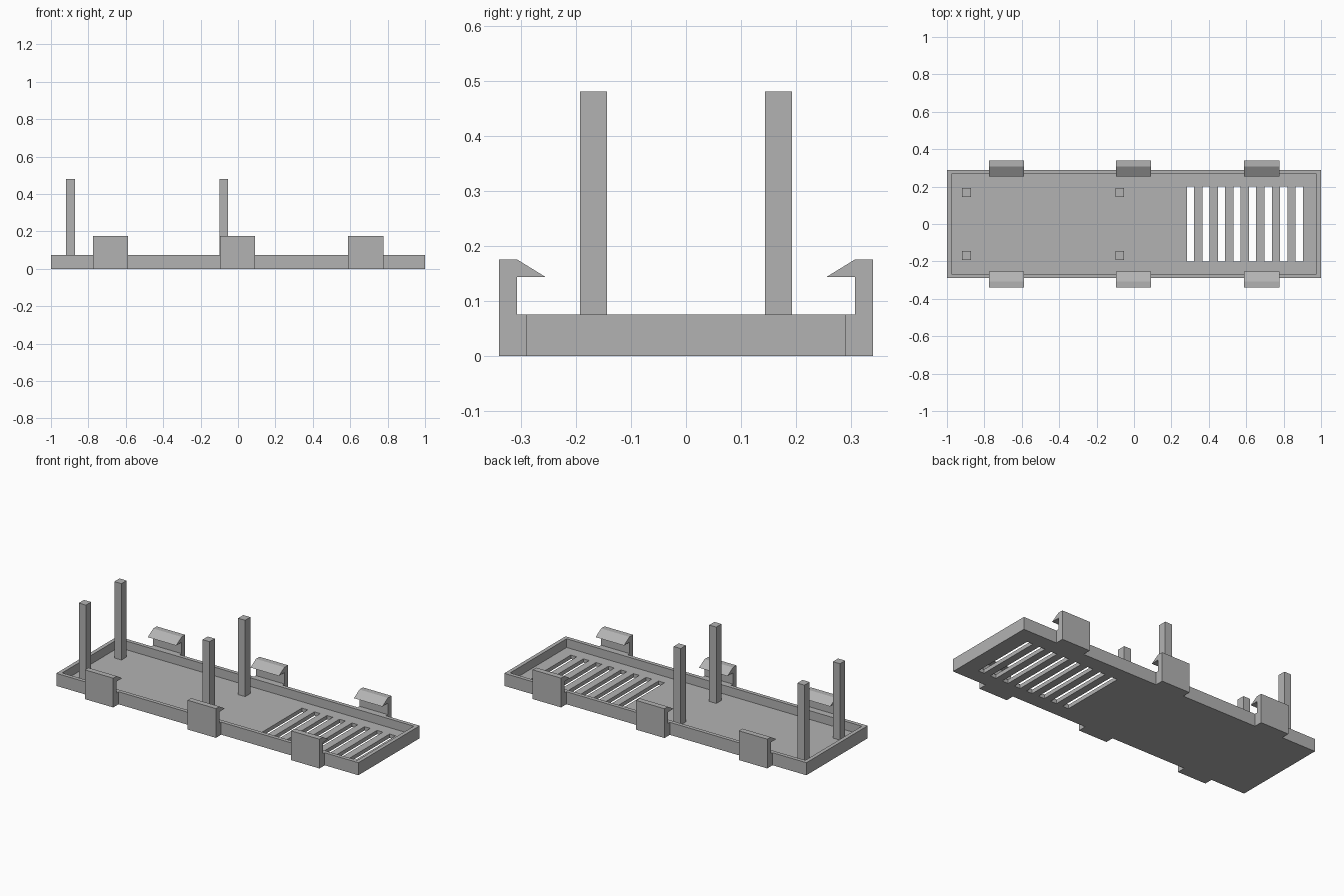
import bpy
import bmesh

cube = bpy.data.objects.get("Cube")
if cube:
    bpy.data.objects.remove(cube, do_unlink=True)

# Single plain grey plastic
grey = bpy.data.materials.new("grey plastic")
grey.use_nodes = True
colour = (0.45, 0.45, 0.45, 1)
grey.diffuse_color = colour
grey.node_tree.nodes["Principled BSDF"].inputs["Base Color"].default_value = colour


def add_object(name, bm):
    bmesh.ops.recalc_face_normals(bm, faces=bm.faces)
    mesh = bpy.data.meshes.new(name)
    bm.to_mesh(mesh)
    bm.free()
    mesh.materials.append(grey)
    obj = bpy.data.objects.new(name, mesh)
    bpy.context.collection.objects.link(obj)
    return obj


def add_box(bm, low, high):
    verts = bmesh.ops.create_cube(bm, size=1)["verts"]
    for v in verts:
        v.co = [h if c > 0 else l for c, l, h in zip(v.co, low, high)]


def box(name, low, high):
    bm = bmesh.new()
    add_box(bm, low, high)
    return add_object(name, bm)


def cut(target, cutter):
    cutter.hide_render = True
    mod = target.modifiers.new("cut", "BOOLEAN")
    mod.operation = "DIFFERENCE"
    mod.solver = "EXACT"
    mod.object = cutter
    bpy.context.view_layer.objects.active = target
    bpy.ops.object.modifier_apply(modifier=mod.name)
    bpy.data.objects.remove(cutter, do_unlink=True)


WIDTH, DEPTH, HEIGHT = 1.0, 0.29, 0.075
WALL, FLOOR = 0.023, 0.023

# Shallow tray
tray = box("tray", (-WIDTH, -DEPTH, 0), (WIDTH, DEPTH, HEIGHT))
cut(tray, box("cavity_cutter", (WALL - WIDTH, WALL - DEPTH, FLOOR),
              (WIDTH - WALL, DEPTH - WALL, 0.2)))

# Row of vent slots through the floor
slots = bmesh.new()
for i in range(8):
    x = 0.283 + i * 0.0829
    add_box(slots, (x, -0.2, -0.1), (x + 0.039, 0.2, 0.06))
cut(tray, add_object("slot_cutter", slots))

# Four square posts
for place, x in (("right", -0.919), ("middle", -0.1)):
    for side, y in (("front", -0.168), ("back", 0.168)):
        box(f"{side}_{place}_post", (x, y - 0.0245, FLOOR),
            (x + 0.047, y + 0.0245, 0.48))

# Snap clips with inward hooks along both long sides
CLIP = [(0.29, 0), (0.34, 0), (0.34, 0.175), (0.307, 0.175),
        (0.255, 0.143), (0.307, 0.143), (0.307, HEIGHT), (0.29, HEIGHT)]
for place, x in (("right", -0.682), ("middle", -0.002), ("left", 0.683)):
    for side, sign in (("front", -1), ("back", 1)):
        bm = bmesh.new()
        face = bm.faces.new([bm.verts.new((x - 0.094, sign * y, z)) for y, z in CLIP])
        new = bmesh.ops.extrude_face_region(bm, geom=[face])["geom"]
        bmesh.ops.translate(bm, vec=(0.188, 0, 0),
                            verts=[g for g in new if isinstance(g, bmesh.types.BMVert)])
        add_object(f"{side}_{place}_clip", bm)
